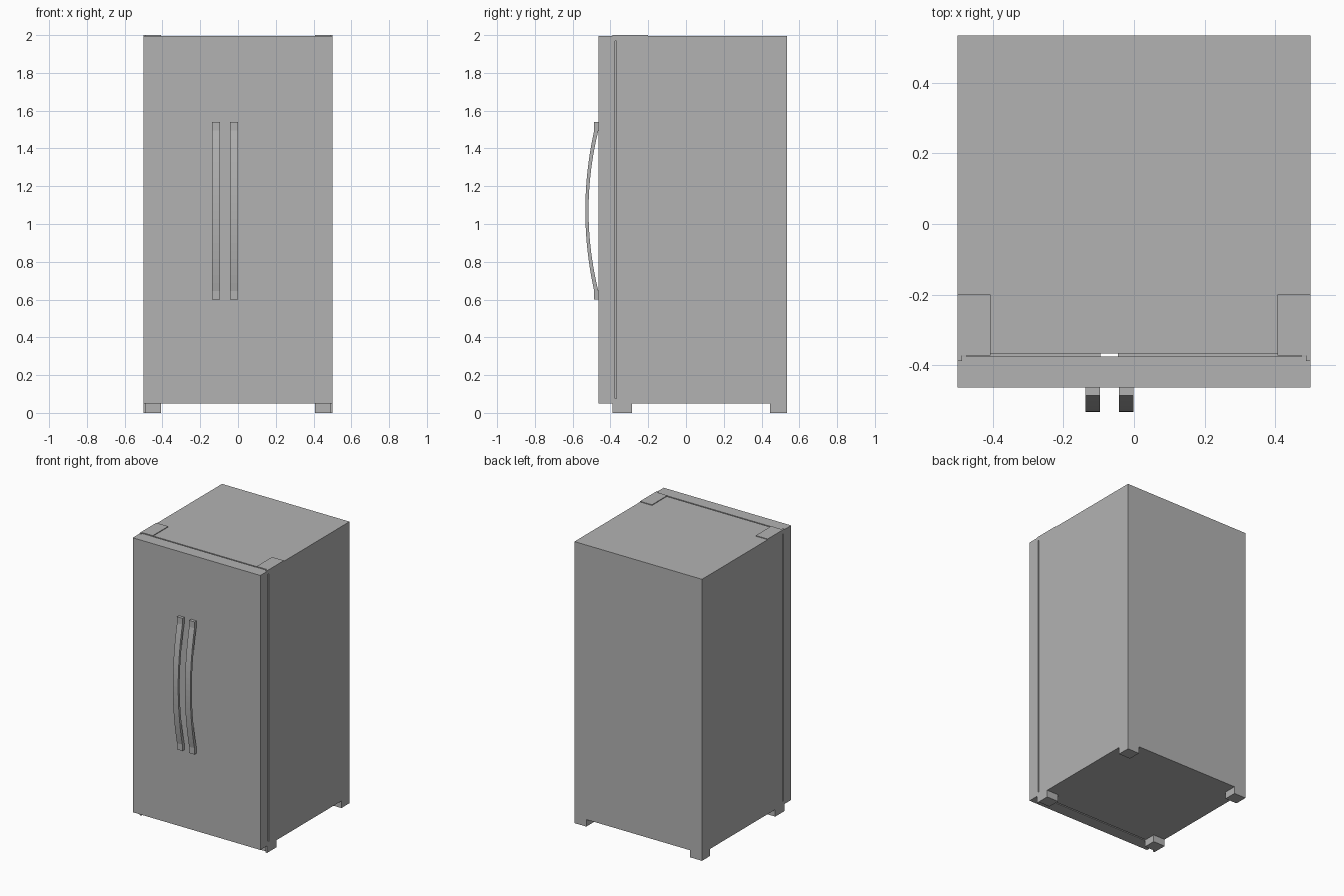
import bpy
import bmesh
from mathutils import Vector

cube = bpy.data.objects.get("Cube")
if cube:
    bpy.data.objects.remove(cube, do_unlink=True)

# One grey finish for the whole appliance
grey = bpy.data.materials.new("plain_grey")
grey.use_nodes = True
grey.diffuse_color = (0.45, 0.45, 0.45, 1)
grey.node_tree.nodes["Principled BSDF"].inputs["Base Color"].default_value = grey.diffuse_color


def finish(name, bm):
    bmesh.ops.recalc_face_normals(bm, faces=bm.faces)
    mesh = bpy.data.meshes.new(name)
    bm.to_mesh(mesh)
    bm.free()
    mesh.materials.append(grey)
    obj = bpy.data.objects.new(name, mesh)
    bpy.context.collection.objects.link(obj)
    return obj


def box(name, x, y, z):
    bm = bmesh.new()
    bmesh.ops.create_cube(bm, size=1)
    for v in bm.verts:
        v.co = Vector([(lo + hi) / 2 + c * (hi - lo) for c, (lo, hi) in zip(v.co, (x, y, z))])
    return finish(name, bm)


def prism(name, points, axis, lo, hi):
    """Extrude a flat outline along an axis; points list the other two coordinates."""
    bm = bmesh.new()
    rows = []
    for depth in (lo, hi):
        row = []
        for p in points:
            co = list(p)
            co.insert(axis, depth)
            row.append(bm.verts.new(co))
        rows.append(row)
    n = len(points)
    bm.faces.new(rows[0])
    bm.faces.new(rows[1])
    for i in range(n):
        j = (i + 1) % n
        bm.faces.new((rows[0][i], rows[0][j], rows[1][j], rows[1][i]))
    return finish(name, bm)


HALF, BASE, TOP = 0.5, 0.05, 1.995
BODY_FRONT, BACK = -0.367, 0.535
DOOR_FRONT, DOOR_BACK = -0.464, -0.376
SPLIT, INSET = -0.07, 0.025

# Cabinet
box("cabinet", (-HALF, HALF), (BODY_FRONT, BACK), (BASE, TOP))

# Two doors with recessed gaskets behind them
for side, x0, x1 in (("right", -HALF, SPLIT), ("left", SPLIT, HALF)):
    box(side + "_door", (x0, x1), (DOOR_FRONT, DOOR_BACK), (BASE, TOP))
    box(side + "_gasket", (x0 + INSET, x1 - INSET), (DOOR_BACK, BODY_FRONT),
        (BASE + INSET, TOP - INSET))

# Hinge plates, front feet and back feet, with a small pivot lip at the outer edge
for side, s in (("left", 1), ("right", -1)):
    def bracket(rear):
        return [(s * x, y) for x, y in ((0.407, rear), (HALF, rear), (HALF, -0.388),
                                        (0.487, -0.388), (0.487, -0.373), (0.407, -0.373))]
    prism(side + "_hinge", bracket(-0.2), 2, TOP - INSET, 2.0)
    prism(side + "_front_foot", bracket(-0.285), 2, 0, BASE + INSET)
    box(side + "_back_foot", sorted((s * 0.407, s * HALF)), (0.444, BACK), (0, BASE))

# Bowed handles on either side of the door split
MID, HALF_LEN, HALF_ARC, STEPS = 1.07, 0.47, 0.425, 20


def bow(start, bulge):
    params = [2 * i / STEPS - 1 for i in range(STEPS + 1)]
    return [(start - bulge * (1 - t * t), MID + HALF_ARC * t) for t in params]


outline = [(DOOR_FRONT, MID - HALF_LEN), (-0.486, MID - HALF_LEN)]
outline += bow(-0.486, 0.047)
outline += [(-0.486, MID + HALF_LEN), (DOOR_FRONT, MID + HALF_LEN)]
outline += reversed(bow(DOOR_FRONT, 0.052))
for side, x0 in (("right", -0.138), ("left", -0.043)):
    prism(side + "_handle", outline, 0, x0, x0 + 0.042)
